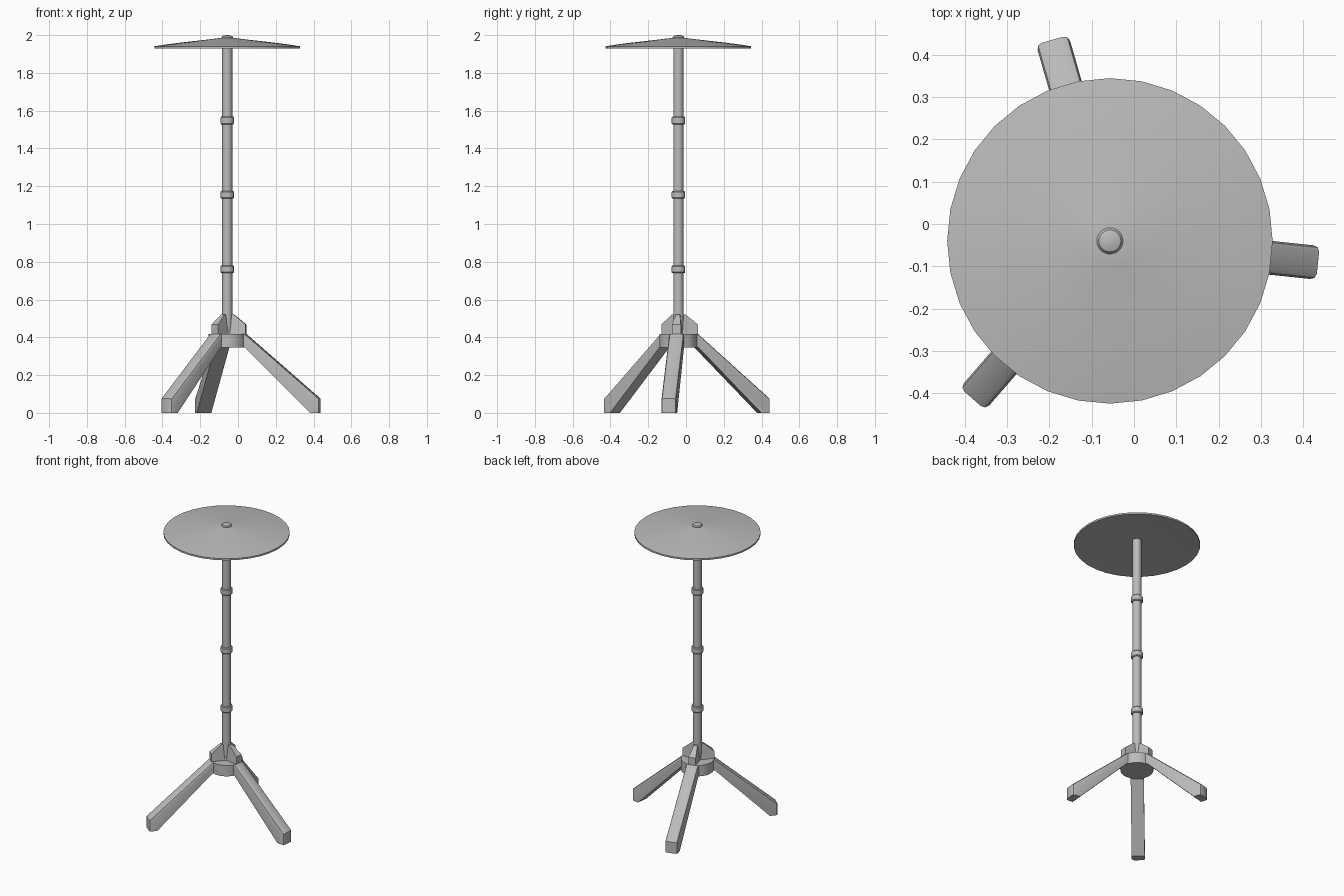
import bpy, bmesh, math
from mathutils import Matrix, Vector

CX, CY = -0.057, -0.04
LEG_ANGLES = (-6, 106, 229)

cube = bpy.data.objects.get("Cube")
if cube:
    bpy.data.objects.remove(cube)

grey = bpy.data.materials.new("plain grey")
grey.use_nodes = True
GREY = (0.5, 0.5, 0.5, 1)
grey.diffuse_color = GREY
grey.node_tree.nodes["Principled BSDF"].inputs["Base Color"].default_value = GREY


def finish(bm, name, angle=0, smooth=35):
    """Turn a bmesh into a shaded object standing on the centre axis."""
    bmesh.ops.recalc_face_normals(bm, faces=bm.faces)
    mesh = bpy.data.meshes.new(name)
    bm.to_mesh(mesh)
    bm.free()
    mesh.materials.append(grey)
    obj = bpy.data.objects.new(name, mesh)
    bpy.context.collection.objects.link(obj)
    obj.location = (CX, CY, 0)
    obj.rotation_euler.z = math.radians(angle)
    bpy.ops.object.select_all(action='DESELECT')
    obj.select_set(True)
    bpy.context.view_layer.objects.active = obj
    bpy.ops.object.shade_smooth_by_angle(angle=math.radians(smooth))
    return obj


def lathe(name, profile, sides=32):
    """Spin a (radius, height) profile around z."""
    bm = bmesh.new()
    verts = [bm.verts.new((r, 0, z)) for r, z in profile]
    edges = [bm.edges.new(pair) for pair in zip(verts, verts[1:])]
    bmesh.ops.spin(bm, geom=verts + edges, axis=(0, 0, 1), cent=(0, 0, 0),
                   angle=math.tau, steps=sides, use_duplicate=False)
    bmesh.ops.remove_doubles(bm, verts=bm.verts, dist=0.0005)
    return finish(bm, name)


def slab(profile, width):
    """Extrude a (radius, height) outline sideways, centred on y = 0."""
    bm = bmesh.new()
    face = bm.faces.new([bm.verts.new((r, -width / 2, z)) for r, z in profile])
    new = bmesh.ops.extrude_face_region(bm, geom=[face])["geom"]
    bmesh.ops.translate(bm, vec=(0, width, 0),
                        verts=[v for v in new if isinstance(v, bmesh.types.BMVert)])
    bmesh.ops.recalc_face_normals(bm, faces=bm.faces)
    return bm


# Shallow dish with a hollow underside
lathe("dish", [(0, 1.985), (0.035, 1.985), (0.06, 1.982), (0.1, 1.977),
               (0.17, 1.969), (0.25, 1.96), (0.32, 1.951), (0.385, 1.941),
               (0.385, 1.93), (0.375, 1.93), (0, 1.965)])

# Rounded knob on the dish
lathe("dish_knob", [(0.031, 1.98), (0.031, 1.988), (0.026, 1.995),
                    (0.014, 1.999), (0, 2.0)], 24)

# Pole with its collars
lathe("pole", [(0, 0.38), (0.027, 0.38), (0.027, 1.97), (0, 1.97)], 24)
for label, z in (("lower", 0.76), ("middle", 1.155), ("upper", 1.548)):
    lathe(label + "_collar", [(0.026, z - 0.02), (0.032, z - 0.02), (0.036, z - 0.015),
                              (0.036, z + 0.015), (0.032, z + 0.02), (0.026, z + 0.02)], 24)

# Hub that holds the legs
lathe("hub", [(0, 0.345), (0.1, 0.345), (0.1, 0.418), (0, 0.418)])

for number, angle in enumerate(LEG_ANGLES, 1):
    # Sloping leg with chamfered top and foot edges
    bm = slab([(0.06, 0.345), (0.1, 0.345), (0.445, 0), (0.495, 0),
               (0.495, 0.075), (0.1, 0.418), (0.06, 0.418)], 0.08)
    soft = []
    for e in bm.edges:
        a, b = (v.co for v in e.verts)
        along_side = abs(a.y - b.y) < 0.001
        outer = min(a.x, b.x) > 0.09 and a.x + a.z > 0.46 and b.x + b.z > 0.46
        if along_side and outer and max(a.z, b.z) > 0.01:
            soft.append(e)
    bmesh.ops.bevel(bm, geom=soft, offset=0.014, segments=2, profile=0.5,
                    affect='EDGES')
    finish(bm, f"leg_{number}", angle)

    # Bracket between leg and pole, thinner at its peak
    bm = slab([(0.01, 0.41), (0.1, 0.41), (0.1, 0.468), (0.035, 0.522),
               (0.01, 0.522)], 0.046)
    for v in bm.verts:
        if v.co.z > 0.5:
            v.co.y *= 0.5
    finish(bm, f"bracket_{number}", angle, 25)
